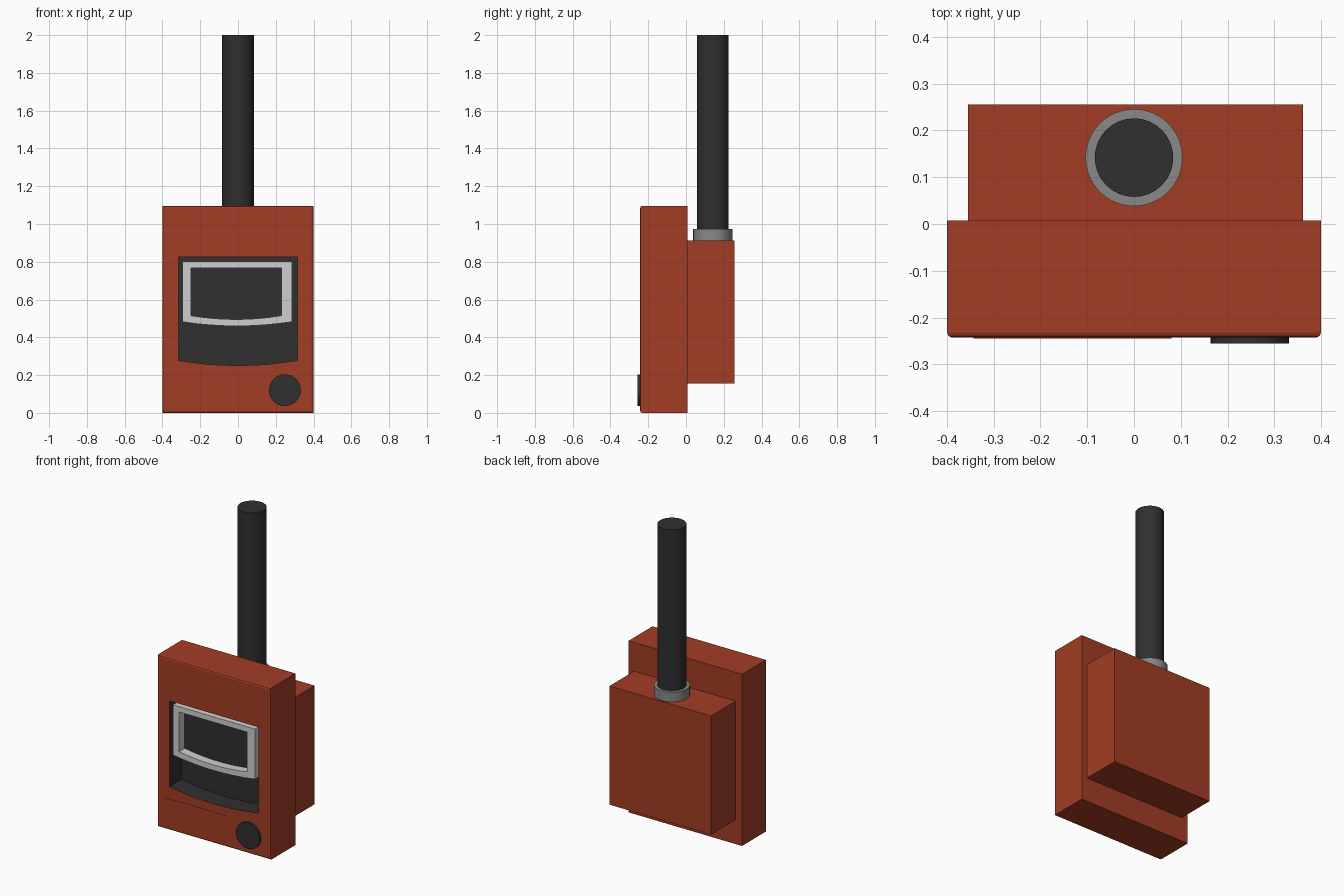
import bpy, bmesh, math

if "Cube" in bpy.data.objects:
    bpy.data.objects.remove(bpy.data.objects["Cube"])

def material(name, r, g, b):
    m = bpy.data.materials.new(name)
    m.diffuse_color = (r, g, b, 1)
    m.use_nodes = True
    m.node_tree.nodes["Principled BSDF"].inputs["Base Color"].default_value = m.diffuse_color
    return m

RED = material("rust_red", 0.36, 0.046, 0.018)
BLACK = material("soft_black", 0.029, 0.029, 0.029)
SILVER = material("light_grey", 0.62, 0.62, 0.62)
GREY = material("mid_grey", 0.25, 0.25, 0.25)

FRONT, BACK = -0.243, 0.007
RECESS_Y = -0.12

def add(name, bm, mat):
    bmesh.ops.recalc_face_normals(bm, faces=bm.faces)
    me = bpy.data.meshes.new(name)
    bm.to_mesh(me)
    bm.free()
    me.materials.append(mat)
    ob = bpy.data.objects.new(name, me)
    bpy.context.collection.objects.link(ob)
    return ob

def prism(name, outline, y0, y1, mat, hole=None):
    """Extrude an x-z outline along y, optionally with a matching hole loop."""
    bm = bmesh.new()
    loops = [outline] + ([hole] if hole else [])
    rings = [[[bm.verts.new((x, y, z)) for x, z in lp] for y in (y0, y1)] for lp in loops]
    n = len(outline)
    for front, back in rings:
        for i in range(n):
            j = (i + 1) % n
            bm.faces.new((front[i], front[j], back[j], back[i]))
    for k in (0, 1):
        if hole:
            a, b = rings[0][k], rings[1][k]
            for i in range(n):
                j = (i + 1) % n
                bm.faces.new((a[i], a[j], b[j], b[i]))
        else:
            bm.faces.new(rings[0][k])
    return add(name, bm, mat)

def rect(x0, x1, z0, z1):
    return [(x0, z0), (x1, z0), (x1, z1), (x0, z1)]

def bowed(x0, x1, z_side, z_mid, z_top, n):
    """Rectangle whose bottom edge bows downward."""
    pts = []
    for i in range(n + 1):
        t = 2 * i / n - 1
        pts.append((x0 + (x1 - x0) * i / n, z_mid + (z_side - z_mid) * t * t))
    return pts + [(x1, z_top), (x0, z_top)]

def cylinder(name, r, depth, loc, mat, rot=(0, 0, 0)):
    bpy.ops.mesh.primitive_cylinder_add(vertices=32, radius=r, depth=depth, location=loc, rotation=rot)
    ob = bpy.context.object
    ob.name = name
    ob.data.materials.append(mat)
    bpy.ops.object.shade_smooth_by_angle(angle=math.radians(35))
    return ob

# main housing with softened front rim
body = prism("front_housing", rect(-0.4, 0.4, 0, 1.095), FRONT, BACK, RED)
bm = bmesh.new()
bm.from_mesh(body.data)
rim = [e for e in bm.edges if all(v.co.y < FRONT + 0.001 for v in e.verts)]
bmesh.ops.bevel(bm, geom=rim, offset=0.011, segments=2, profile=0.5, affect='EDGES')
bm.to_mesh(body.data)
bm.free()

# recess cut into the front
cutter = prism("recess_cutter", bowed(-0.315, 0.315, 0.277, 0.25, 0.825, 4), -0.4, RECESS_Y, BLACK)
cutter.hide_render = True
mod = body.modifiers.new("recess", 'BOOLEAN')
mod.object = cutter
mod.operation = 'DIFFERENCE'
mod.solver = 'EXACT'
bpy.context.view_layer.objects.active = body
bpy.ops.object.modifier_apply(modifier=mod.name)
bpy.data.objects.remove(cutter)

# recess lining is black: every face lying inside the recess volume
body.data.materials.clear()
for m in (RED, BLACK):
    body.data.materials.append(m)
for p in body.data.polygons:
    c = p.center
    inside = abs(c.x) < 0.32 and FRONT + 0.005 < c.y < BACK - 0.05 and 0.2 < c.z < 0.83
    p.material_index = 1 if inside else 0

# display frame and screen
prism("display_frame", bowed(-0.295, 0.285, 0.482, 0.46, 0.802, 8), -0.236, RECESS_Y, SILVER,
      hole=bowed(-0.25, 0.23, 0.515, 0.495, 0.768, 8))
prism("screen", bowed(-0.252, 0.232, 0.513, 0.493, 0.77, 8), -0.18, RECESS_Y, BLACK)

# thin cover plate and round button
prism("cover_plate", rect(-0.343, 0.08, 0.04, 0.2), FRONT - 0.002, FRONT + 0.01, RED)
cylinder("button", 0.084, 0.033, (0.248, -0.2395, 0.12), BLACK, (math.pi / 2, 0, 0))

# rear box
prism("rear_box", rect(-0.355, 0.361, 0.155, 0.912), BACK, 0.256, RED)

# pole and its collar
cylinder("collar", 0.104, 0.062, (0, 0.142, 0.942), GREY)
cylinder("pole", 0.084, 1.09, (0, 0.142, 1.455), BLACK)
